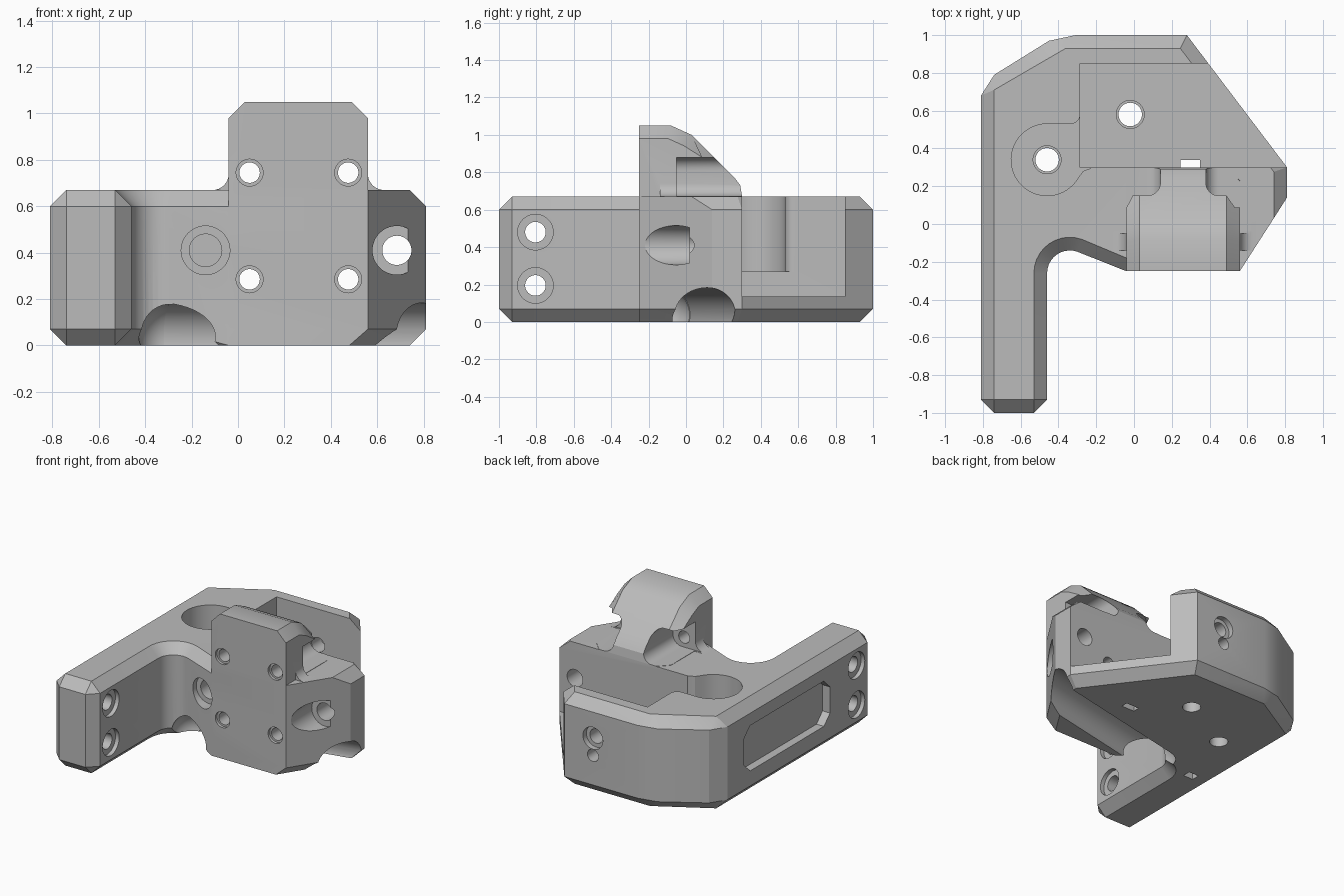
import bpy, bmesh, math
from mathutils import Matrix, Vector

if "Cube" in bpy.data.objects:
    bpy.data.objects.remove(bpy.data.objects["Cube"])

grey = bpy.data.materials.new("plain_grey")
grey.use_nodes = True
grey.diffuse_color = (0.5, 0.5, 0.5, 1)
grey.node_tree.nodes["Principled BSDF"].inputs["Base Color"].default_value = (0.5, 0.5, 0.5, 1)

tools = []


def finish(bm, name):
    bmesh.ops.recalc_face_normals(bm, faces=bm.faces[:])
    mesh = bpy.data.meshes.new(name)
    bm.to_mesh(mesh)
    bm.free()
    mesh.materials.append(grey)
    ob = bpy.data.objects.new(name, mesh)
    bpy.context.collection.objects.link(ob)
    return ob


def loft(bm, rings):
    loops = [[bm.verts.new(p) for p in ring] for ring in rings]
    n = len(loops[0])
    for a, b in zip(loops, loops[1:]):
        for i in range(n):
            j = (i + 1) % n
            bm.faces.new((a[i], a[j], b[j], b[i]))
    bm.faces.new(loops[0][::-1])
    bm.faces.new(loops[-1])


def place(axis, p, d):
    return {"x": (d, p[0], p[1]), "y": (p[0], d, p[1]), "z": (p[0], p[1], d)}[axis]


def prism_mesh(points, axis, lo, hi):
    bm = bmesh.new()
    loft(bm, [[place(axis, p, d) for p in points] for d in (lo, hi)])
    return bm


def tool(name, bm, op="DIFFERENCE"):
    ob = finish(bm, name)
    ob.hide_render = True
    tools.append((ob, op))
    return ob


def cut(name, points, axis, lo, hi):
    return tool(name, prism_mesh(points, axis, lo, hi))


def arc(cx, cy, r, a, b, steps):
    angles = [math.radians(a + (b - a) * i / steps) for i in range(steps + 1)]
    return [(cx + r * math.cos(t), cy + r * math.sin(t)) for t in angles]


def drill(name, cx, cy, r, axis, lo, hi):
    return cut(name, arc(cx, cy, r, 0, 352.5, 47), axis, lo, hi)


def box(x0, x1, y0, y1):
    return [(x0, y0), (x1, y0), (x1, y1), (x0, y1)]


def flip(points):
    # Mirror across the centre plane of the mounting plate
    return [(0.52 - x, z) for x, z in points]


# Main body: L-shaped outline with chamfered top and bottom
arm_mid = [(-0.81, -0.93), (-0.74, -1), (-0.53, -1), (-0.46, -0.93)]
arm_in = [(-0.74, -0.93), (-0.74, -0.93), (-0.53, -0.93), (-0.53, -0.93)]
corner_mid = arc(-0.34, -0.26, 0.12, 180, 70, 10)
corner_in = arc(-0.34, -0.26, 0.19, 180, 70, 10)
back_mid = [(0.81, 0.3), (0.28, 1), (-0.31, 1), (-0.45, 0.97), (-0.74, 0.79), (-0.81, 0.68)]
back_in = [(0.74, 0.276), (0.245, 0.93), (-0.36, 0.93), (-0.37, 0.925), (-0.74, 0.71), (-0.74, 0.71)]
middle = arm_mid + corner_mid + [(-0.04, -0.25), (0.56, -0.25), (0.81, 0.14)] + back_mid
top = arm_in + corner_in + [(-0.04, -0.18), (0.56, -0.25), (0.74, 0.03)] + back_in
bottom = arm_in + corner_in + [(-0.04, -0.25), (0.48, -0.25), (0.74, 0.16)] + back_in
bm = bmesh.new()
layers = [(bottom, 0), (middle, 0.07), (middle, 0.6), (top, 0.67)]
loft(bm, [[(x, y, z) for x, y in ring] for ring, z in layers])
bmesh.ops.remove_doubles(bm, verts=bm.verts[:], dist=0.0005)
bmesh.ops.triangulate(bm, faces=[f for f in bm.faces if len(f.verts) == 4])
body = finish(bm, "bracket_body")

# Upright mounting plate with sloping, chamfered back
profile = [(-0.25, 0.4), (0.27, 0.4), (0.3, 0.67), (0.29, 0.73), (0.26, 0.77),
           (0.03, 1.0), (-0.08, 1.05), (-0.25, 1.05)]
bm = prism_mesh(profile, "x", -0.04, 0.56)
rim = []
for e in bm.edges:
    a, b = (v.co for v in e.verts)
    if abs(a.x - b.x) < 0.01 and min(a.z, b.z) > 0.66 and max(a.y, b.y) > -0.2:
        rim.append(e)
bmesh.ops.bevel(bm, geom=rim, offset=0.07, segments=1, affect="EDGES")
tool("mounting_plate", bm, "UNION")

# Fillets where the plate meets the body
fillet = arc(-0.11, 0.74, 0.07, -90, 0, 8) + [(0, 0.74), (0, 0.6), (-0.11, 0.6)]
for pts in (fillet, flip(fillet)):
    tool("plate_fillet", prism_mesh(pts, "y", -0.14, -0.04), "UNION")

# Rounded recesses behind the upper plate screws
recess = ([(-0.2, 0.672)] + arc(0.07, 0.742, 0.07, -90, 0, 8)
          + arc(0.07, 0.81, 0.07, 0, 90, 8) + [(-0.2, 0.88)])
for pts in (recess, flip(recess)):
    cut("screw_recess", pts, "y", -0.05, 0.4)

# Deep pocket and shallower round pocket
cut("main_pocket", [(-0.285, 0.3), (1, 0.3), (1, 0.85), (-0.285, 0.85)], "z", 0.135, 0.75)
round_pocket = (arc(-0.46, 0.34, 0.19, 90, 325, 32) + [(-0.27, 0.28), (-0.23, 0.295), (-0.2, 0.32)]
                + [(-0.2, 0.6), (-0.285, 0.6)] + arc(-0.335, 0.58, 0.05, 0, -90, 6))
cut("round_pocket", round_pocket, "z", 0.27, 0.78)

# Vertical holes and floor slot
for x, y in ((-0.46, 0.34), (-0.02, 0.58)):
    drill("floor_hole", x, y, 0.062, "z", -0.1, 0.5)
drill("floor_hole_rim", -0.46, 0.34, 0.074, "z", 0.25, 0.4)
drill("floor_hole_rim", -0.02, 0.58, 0.074, "z", 0.115, 0.3)
cut("floor_slot", box(0.245, 0.35, 0.29, 0.34), "z", -0.1, 0.25)
cut("nut_slot", box(-0.65, -0.57, -0.16, -0.1), "z", -0.1, 0.12)

# Plate screw holes
for x in (0.05, 0.475):
    for z in (0.285, 0.745):
        drill("plate_hole", x, z, 0.044, "y", -0.4, 1.2)
        drill("plate_hole_rim", x, z, 0.058, "y", -0.4, -0.23)

# Angled-face bolt holes with counterbores
drill("left_bolt_seat", 0.685, 0.41, 0.105, "y", -0.4, 0.02)
drill("left_bolt_hole", 0.685, 0.41, 0.063, "y", -0.1, 0.5)
drill("right_bolt_seat", -0.14, 0.41, 0.105, "y", -0.4, -0.13)
drill("right_bolt_hole", -0.14, 0.41, 0.07, "y", -0.2, 0.5)

# Back wall hole
drill("back_seat", 0.05, 0.41, 0.08, "y", 0.96, 1.2)
drill("back_hole", 0.05, 0.41, 0.052, "y", 0.7, 1.1)

# Arm screw holes with counterbores on both sides
for z in (0.195, 0.48):
    drill("arm_hole", -0.805, z, 0.055, "x", -1, -0.3)
    drill("arm_seat_inner", -0.805, z, 0.095, "x", -0.49, -0.3)
    drill("arm_seat_outer", -0.805, z, 0.095, "x", -1, -0.78)

# Long shallow recess in the outer side
side = [(-0.43, 0.18), (0.42, 0.18), (0.49, 0.25), (0.49, 0.44),
        (0.42, 0.51), (-0.43, 0.51), (-0.5, 0.44), (-0.5, 0.25)]
cut("side_recess", side, "x", -1, -0.75)

# Round-ended channel across the underside
turn = Matrix.Translation((-0.29, -0.12, 0.038)) @ Matrix.Rotation(math.atan(0.215), 4, "Z")
channel = drill("channel", 0, 0, 0.145, "x", 0, 1.5)
channel.data.transform(turn)
bm = bmesh.new()
bmesh.ops.create_uvsphere(bm, u_segments=32, v_segments=20, radius=0.143,
                          matrix=Matrix.Translation((-0.285, -0.119, 0.038)))
tool("channel_end", bm)

# Apply all joins and cuts, then drop the helpers
for ob, op in tools:
    mod = body.modifiers.new(ob.name, "BOOLEAN")
    mod.operation = op
    mod.solver = "EXACT"
    mod.object = ob
bpy.context.view_layer.update()
graph = bpy.context.evaluated_depsgraph_get()
result = bpy.data.meshes.new_from_object(body.evaluated_get(graph))
body.modifiers.clear()
body.data = result
for ob, op in tools:
    bpy.data.objects.remove(ob)
result.materials.clear()
result.materials.append(grey)
for face in result.polygons:
    face.material_index = 0

bpy.ops.object.select_all(action="DESELECT")
body.select_set(True)
bpy.context.view_layer.objects.active = body
bpy.ops.object.shade_smooth_by_angle(angle=math.radians(25))
